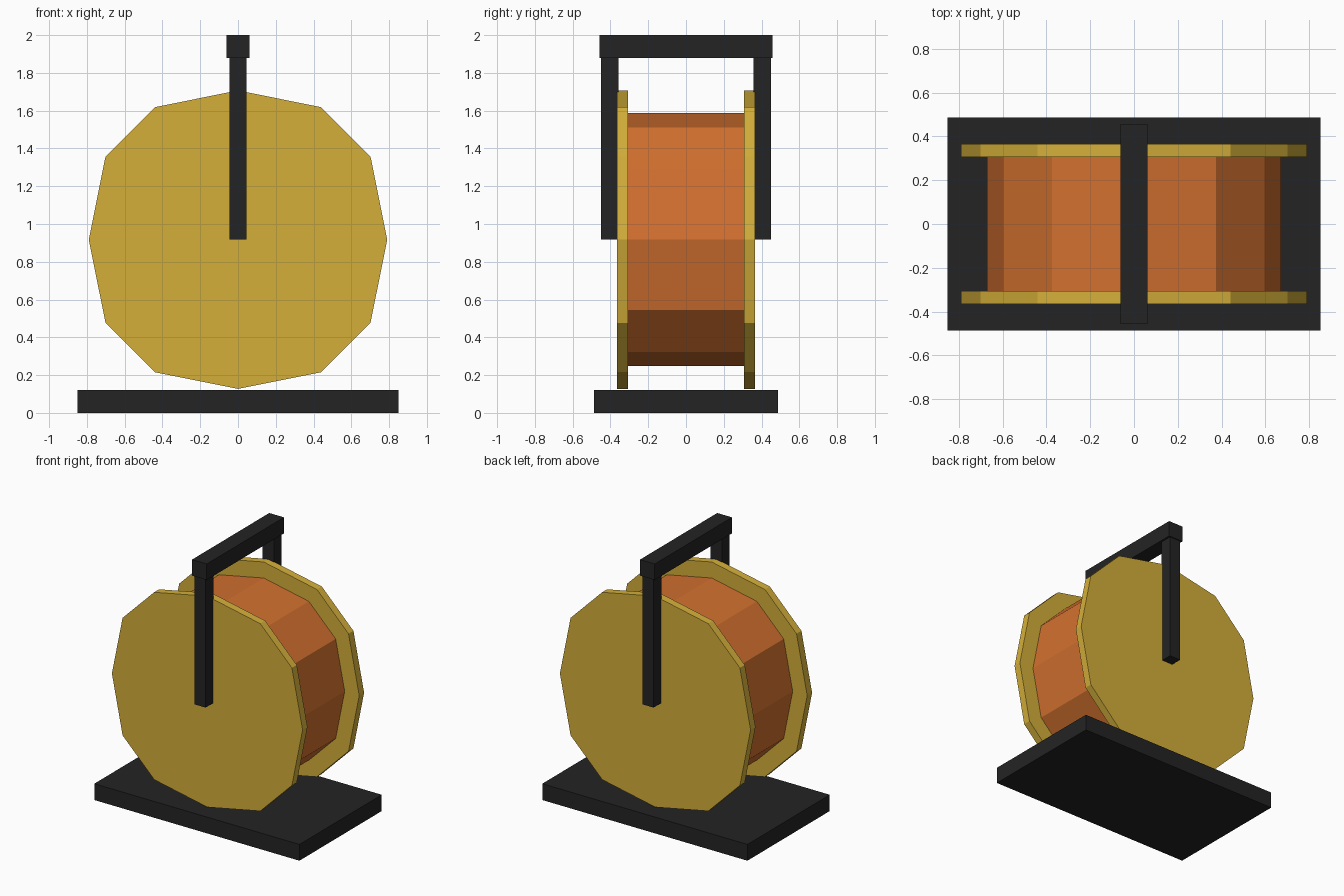
import bpy, bmesh

if "Cube" in bpy.data.objects:
    bpy.data.objects.remove(bpy.data.objects["Cube"])


def material(name, rgb):
    m = bpy.data.materials.new(name)
    m.diffuse_color = (*rgb, 1)
    m.use_nodes = True
    m.node_tree.nodes["Principled BSDF"].inputs["Base Color"].default_value = m.diffuse_color
    return m


GOLD = material("gold", (0.658, 0.429, 0.042))
COPPER = material("copper", (0.638, 0.162, 0.028))
BLACK = material("black", (0.0175, 0.0175, 0.0175))
AXIS_Z = 0.917


def finish(name, bm, mat):
    bmesh.ops.recalc_face_normals(bm, faces=bm.faces)
    me = bpy.data.meshes.new(name)
    bm.to_mesh(me)
    bm.free()
    me.materials.append(mat)
    bpy.context.collection.objects.link(bpy.data.objects.new(name, me))


def box(name, lo, hi, mat):
    bm = bmesh.new()
    bmesh.ops.create_cube(bm, size=1)
    for v in bm.verts:
        v.co = [(a + b) / 2 + c * (b - a) for a, b, c in zip(lo, hi, v.co)]
    finish(name, bm, mat)


def disc(name, radius, y0, y1, mat):
    """Twelve-sided, slightly squared disc lying along y."""
    quarter = [(1, 0), (0.888, 0.557), (0.557, 0.888)]
    ring = []
    for _ in range(4):
        ring += quarter
        quarter = [(-b, a) for a, b in quarter]
    bm = bmesh.new()
    ends = [[bm.verts.new((a * radius, y, AXIS_Z + b * radius)) for a, b in ring]
            for y in (y0, y1)]
    for end in ends:
        bm.faces.new(end)
    for i in range(12):
        j = (i + 1) % 12
        bm.faces.new((ends[0][i], ends[0][j], ends[1][j], ends[1][i]))
    finish(name, bm, mat)


# Base plate and wound drum
box("base", (-0.85, -0.487, 0), (0.85, 0.487, 0.122), BLACK)
disc("drum", 0.67, -0.306, 0.306, COPPER)

# Flanges and hanger posts on both sides
for side, s in (("front", -1), ("back", 1)):
    y0, y1 = sorted((s * 0.306, s * 0.364))
    disc(side + "_flange", 0.79, y0, y1, GOLD)
    y0, y1 = sorted((s * 0.358, s * 0.449))
    box(side + "_post", (-0.046, y0, AXIS_Z), (0.046, y1, 1.89), BLACK)

# Top handle
box("handle", (-0.061, -0.457, 1.88), (0.061, 0.457, 2.0), BLACK)
